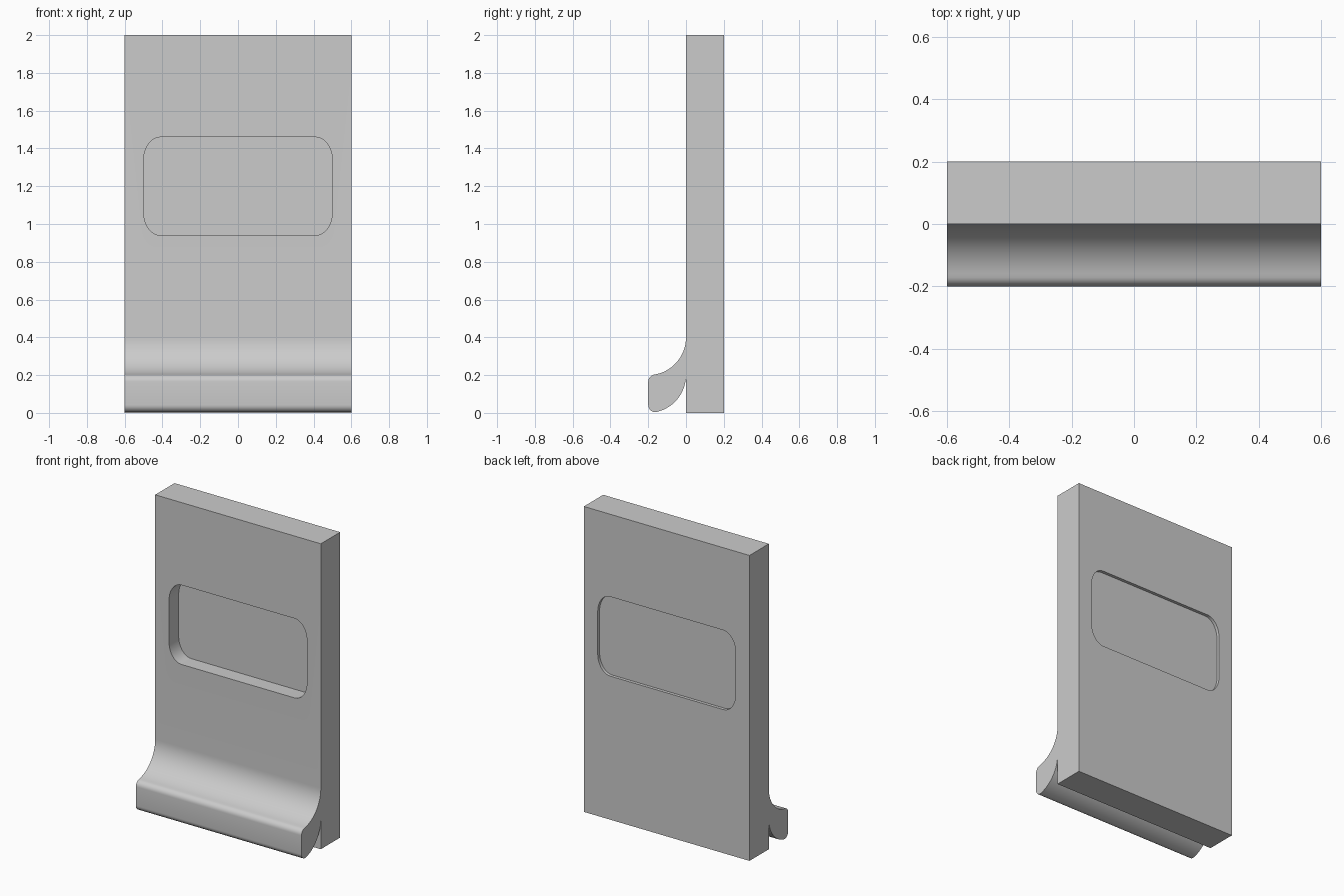
import bpy, bmesh
from math import sin, cos, radians
from mathutils import Vector

if "Cube" in bpy.data.objects:
    bpy.data.objects.remove(bpy.data.objects["Cube"])


def arc(c, r, a0, a1, n):
    """Points (u, v) along an elliptical arc, angles in degrees."""
    return [(c[0] + r[0] * cos(radians(a0 + (a1 - a0) * i / n)),
             c[1] + r[1] * sin(radians(a0 + (a1 - a0) * i / n))) for i in range(n + 1)]


def prism(name, points, direction):
    """Closed solid made by extruding a planar outline."""
    bm = bmesh.new()
    face = bm.faces.new([bm.verts.new(p) for p in points])
    ext = bmesh.ops.extrude_face_region(bm, geom=[face])["geom"]
    bmesh.ops.translate(bm, vec=Vector(direction),
                        verts=[g for g in ext if isinstance(g, bmesh.types.BMVert)])
    bmesh.ops.recalc_face_normals(bm, faces=bm.faces)
    mesh = bpy.data.meshes.new(name)
    bm.to_mesh(mesh)
    bm.free()
    obj = bpy.data.objects.new(name, mesh)
    bpy.context.collection.objects.link(obj)
    return obj


# Slab and curved hook lip as one side profile (y, z)
profile = [(0.2, 0), (0.2, 2), (0, 2)]
profile += arc((-0.2, 0.4), (0.2, 0.2), 0, -78, 20)             # sweep onto the lip
profile += arc((-0.162, 0.165), (0.038, 0.038), 105, 180, 6)    # upper nose
profile += arc((-0.162, 0.042), (0.038, 0.038), 180, 255, 6)    # lower nose
profile += arc((-0.2, 0.2), (0.2, 0.2), -78, 0, 20)             # underside of the lip
profile += [(0, 0)]
body = prism("hook_panel", [(-0.6, y, z) for y, z in profile], (1.2, 0, 0))

# Rounded recesses: deep at the front, shallow at the back
rx, rz = 0.09, 0.125
outline = []
for k, (sx, sz) in enumerate([(1, 1), (-1, 1), (-1, -1), (1, -1)]):
    centre = (sx * (0.5 - rx), 1.2 + sz * (0.26 - rz))
    outline += arc(centre, (rx, rz), 90 * k, 90 * k + 90, 10)
for name, y, depth in [("front_recess", -0.1, 0.2), ("back_recess", 0.18, 0.1)]:
    cutter = prism(name, [(x, y, z) for x, z in outline], (0, depth, 0))
    cutter.hide_render = True
    mod = body.modifiers.new(name, 'BOOLEAN')
    mod.operation, mod.solver, mod.object = 'DIFFERENCE', 'EXACT', cutter
    bpy.context.view_layer.objects.active = body
    bpy.ops.object.modifier_apply(modifier=mod.name)
    bpy.data.objects.remove(cutter)

# Smooth curves, crisp edges
bpy.ops.object.select_all(action='DESELECT')
body.select_set(True)
bpy.context.view_layer.objects.active = body
bpy.ops.object.shade_smooth_by_angle(angle=radians(30))
